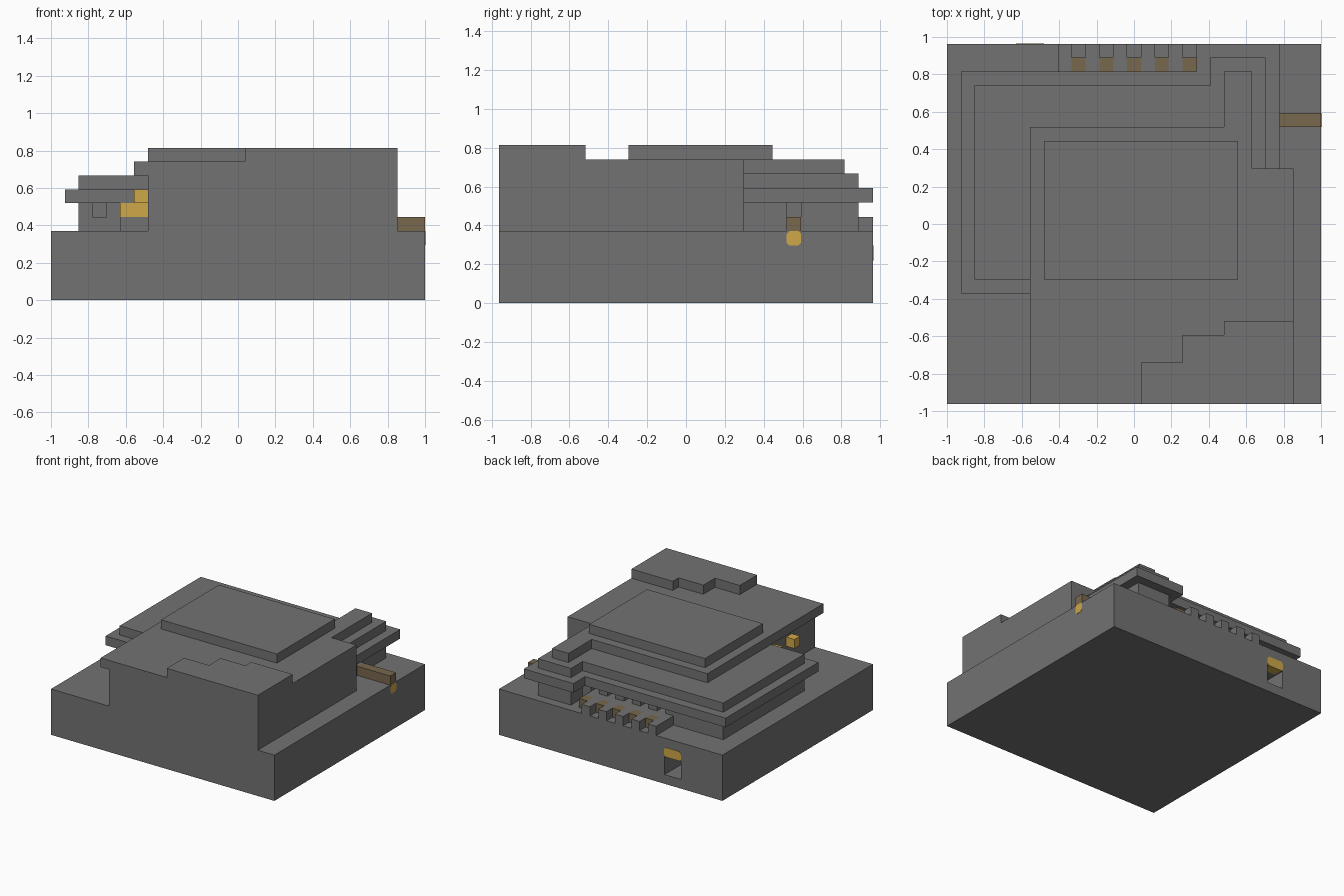
import bpy
import bmesh

U = 2 / 27  # one grid cell

old = bpy.data.objects.get("Cube")
if old:
    bpy.data.objects.remove(old, do_unlink=True)


def material(name, rgb):
    m = bpy.data.materials.new(name)
    m.use_nodes = True
    colour = (*rgb, 1)
    m.diffuse_color = colour
    m.node_tree.nodes["Principled BSDF"].inputs["Base Color"].default_value = colour
    return m


grey = material("stone grey", (0.17, 0.17, 0.17))
yellow = material("lamp yellow", (0.62, 0.39, 0.065))
brown = material("dull brown", (0.19, 0.14, 0.075))


def place(x, y, z):
    return ((x - 13.5) * U, (y - 13) * U, z * U)


def add_prism(bm, outline, z0, z1):
    """Raise a footprint, given in grid cells, from z0 to z1."""
    low = [bm.verts.new(place(x, y, z0)) for x, y in outline]
    high = [bm.verts.new(place(x, y, z1)) for x, y in outline]
    bm.faces.new(low[::-1])
    bm.faces.new(high)
    for i in range(len(low)):
        j = (i + 1) % len(low)
        bm.faces.new((low[i], low[j], high[j], high[i]))


def finish(name, bm, mat):
    bmesh.ops.recalc_face_normals(bm, faces=bm.faces)
    mesh = bpy.data.meshes.new(name)
    bm.to_mesh(mesh)
    bm.free()
    mesh.materials.append(mat)
    obj = bpy.data.objects.new(name, mesh)
    bpy.context.scene.collection.objects.link(obj)
    return obj


def prism(name, outline, z0, z1, mat=grey):
    bm = bmesh.new()
    add_prism(bm, outline, z0, z1)
    return finish(name, bm, mat)


def rect(x0, x1, y0, y1):
    return [(x0, y0), (x1, y0), (x1, y1), (x0, y1)]


def boxes(name, specs, mat=grey):
    bm = bmesh.new()
    for x0, x1, y0, y1, z0, z1 in specs:
        add_prism(bm, rect(x0, x1, y0, y1), z0, z1)
    return finish(name, bm, mat)


def cut(target, name, specs):
    cutter = boxes(name, specs)
    cutter.hide_render = True
    cutter.hide_viewport = True
    mod = target.modifiers.new("openings", "BOOLEAN")
    mod.operation = "DIFFERENCE"
    mod.solver = "EXACT"
    mod.object = cutter


def bevel_edges(obj, axis, width):
    """Clip the corners of a block along one axis."""
    bm = bmesh.new()
    bm.from_mesh(obj.data)
    edges = [e for e in bm.edges
             if abs((e.verts[0].co - e.verts[1].co)[axis]) > 1e-5]
    bmesh.ops.bevel(bm, geom=edges, offset=width * U, segments=1, affect="EDGES")
    bm.to_mesh(obj.data)
    bm.free()


slots = range(9, 18, 2)

# Base slab with a small doorway in the back
base = prism("base_slab", rect(0, 27, 0, 26), 0, 5)
cut(base, "doorway_cutter", [(5, 7, 22, 27, 1, 3)])
lintel = boxes("doorway_lintel", [(5, 7, 25, 26.04, 2.97, 4)], yellow)
bevel_edges(lintel, 1, 0.2)

# Walls, cornice and stepped storeys
wall = [(7, 0), (25, 0), (25, 17), (23, 17), (23, 25),
        (19, 25), (19, 23), (2, 23), (2, 9), (7, 9)]
cornice = [(7, 0), (25, 0), (25, 17), (24, 17), (24, 26),
           (18, 26), (18, 24), (1, 24), (1, 8), (7, 8)]
roof = [(6, 0), (25, 0), (25, 17), (22, 17), (22, 24),
        (20, 24), (20, 20), (6, 20)]
parapet = [(14, 0), (25, 0), (25, 6), (20, 6), (20, 5),
           (17, 5), (17, 3), (14, 3)]
lower_wall = prism("lower_wall", wall, 5, 7)
prism("cornice", cornice, 7, 8)
prism("upper_wall", wall, 8, 9)
prism("roof", roof, 9, 10)
prism("roof_platform", rect(7, 21, 9, 19), 10, 11)
prism("stepped_parapet", parapet, 10, 11)

# Small windows under the cornice
windows = [(x, x + 1, 22, 23.5, 6, 7.3) for x in slots]
windows += [(3, 4, 8.5, 10, 6, 7.3), (22, 23.5, 20, 21, 6, 7.3)]
cut(lower_wall, "window_cutter", windows)

# Toothed ledge at the back, with brown channel blocks between the teeth
boxes("ledge", [(8, 18, 23, 24, 5, 6)])
boxes("ledge_teeth", [(x, x + 1, 24, 26, 5, 6) for x in range(8, 18, 2)])
boxes("channel_blocks", [(x, x + 1, 24, 25, 5, 6) for x in slots], brown)

# Side spout and its drip
boxes("side_spout", [(23, 27, 20, 21, 5, 6)], brown)
drip = boxes("spout_drip", [(26.95, 27.03, 20, 21, 4, 5)], yellow)
bevel_edges(drip, 0, 0.2)

# Lamps beside the main block
boxes("lamp_plinth", [(5, 7, 8, 9, 5, 6)])
boxes("lamps", [(5, 7, 8, 9, 6, 7), (6, 7, 7, 8, 7, 8),
                (6, 7, 4, 5, 7, 8)], yellow)
